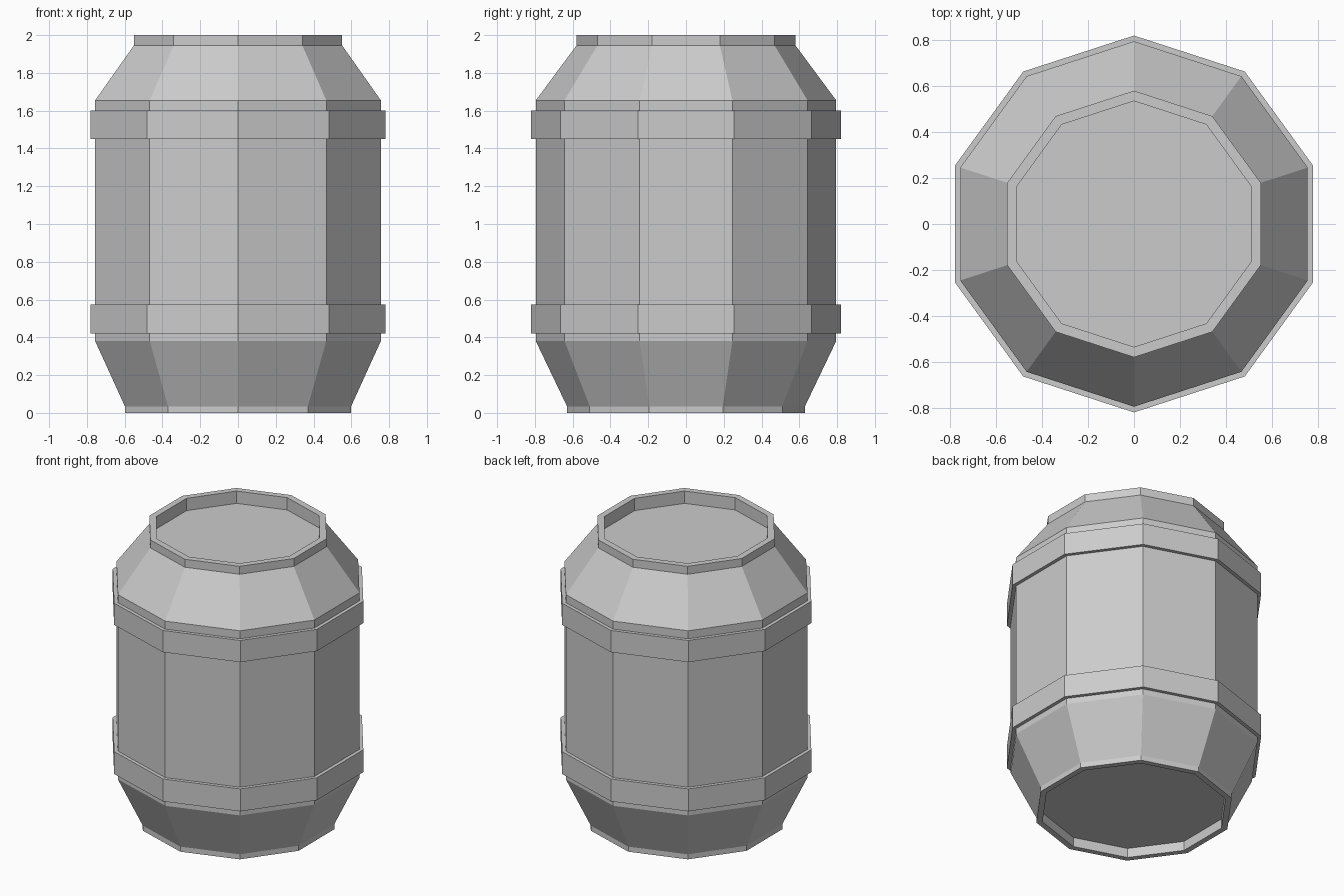
import bpy, bmesh, math

if "Cube" in bpy.data.objects:
    bpy.data.objects.remove(bpy.data.objects["Cube"])

SIDES = 10


def lathe(name, profile, ring=False):
    """Revolve (radius, z) points into a flat-sided solid, capped or closed as a ring."""
    bm = bmesh.new()
    loops = []
    for r, z in profile:
        loops.append([bm.verts.new((r * math.cos(a), r * math.sin(a), z))
                      for a in (math.pi / 2 + 2 * math.pi * k / SIDES for k in range(SIDES))])
    pairs = list(zip(loops, loops[1:]))
    if ring:
        pairs.append((loops[-1], loops[0]))
    else:
        bm.faces.new(loops[0][::-1])
        bm.faces.new(loops[-1])
    for lo, hi in pairs:
        for k in range(SIDES):
            n = (k + 1) % SIDES
            bm.faces.new((lo[k], lo[n], hi[n], hi[k]))
    bmesh.ops.recalc_face_normals(bm, faces=bm.faces)
    mesh = bpy.data.meshes.new(name)
    bm.to_mesh(mesh)
    bm.free()
    obj = bpy.data.objects.new(name, mesh)
    bpy.context.collection.objects.link(obj)
    return obj


# Barrel body: recessed base, foot rim, flared shell, shoulder, recessed lid
lathe("barrel_body", [
    (0.59, 0.065), (0.59, 0.0), (0.63, 0.0), (0.63, 0.035),
    (0.795, 0.38), (0.795, 1.655), (0.58, 1.945),
    (0.58, 2.0), (0.535, 2.0), (0.535, 1.915)])

# Two raised hoops around the shell
for name, z0, z1 in (("lower_hoop", 0.42, 0.575), ("upper_hoop", 1.45, 1.60)):
    lathe(name, [(0.79, z0), (0.82, z0), (0.82, z1), (0.79, z1)], ring=True)
